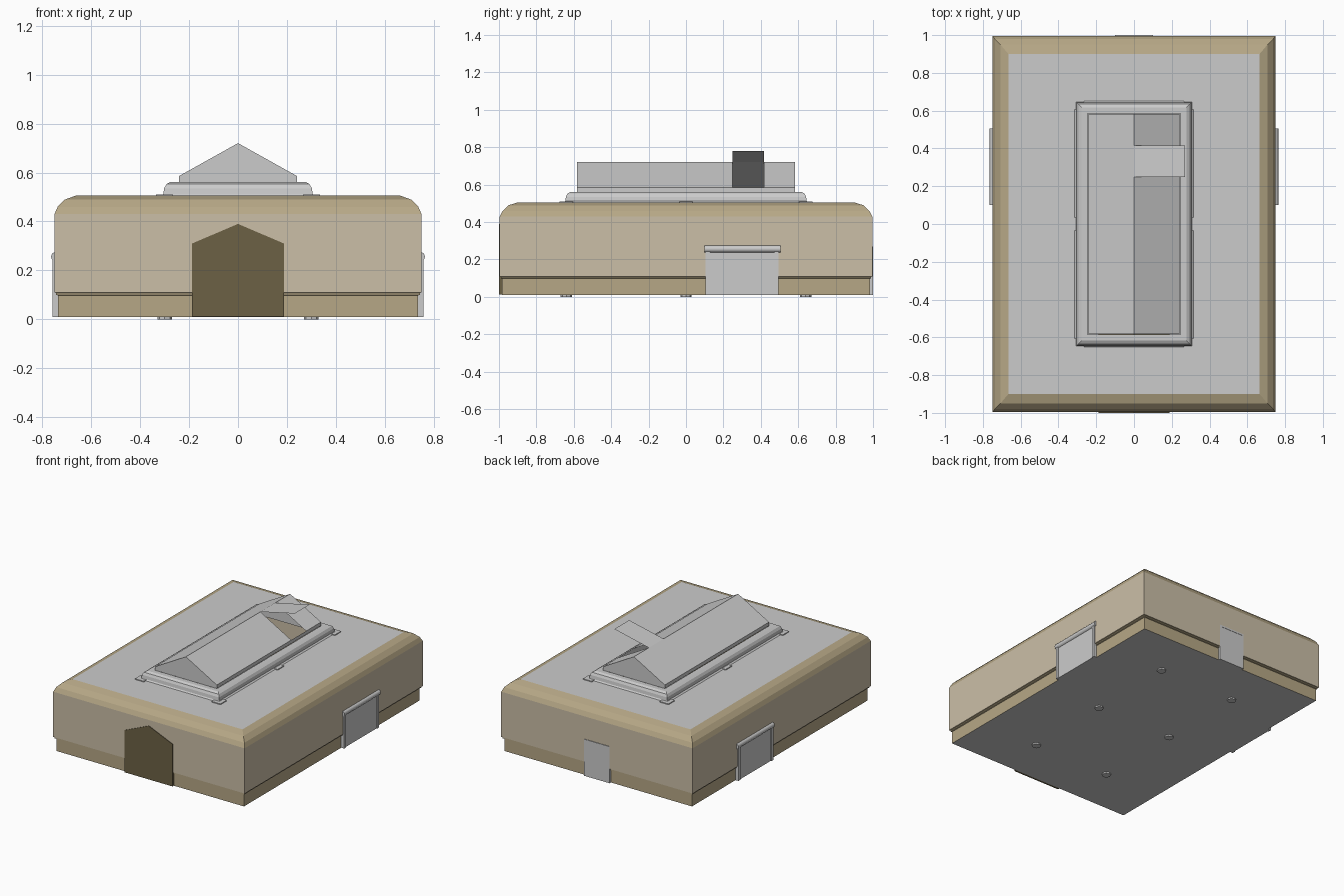
import bpy, math

if "Cube" in bpy.data.objects:
    bpy.data.objects.remove(bpy.data.objects["Cube"])

def material(name, rgb):
    m = bpy.data.materials.new(name)
    m.diffuse_color = (*rgb, 1)
    m.use_nodes = True
    m.node_tree.nodes["Principled BSDF"].inputs["Base Color"].default_value = m.diffuse_color
    return m

WALL = material("wall_tan", (0.60, 0.52, 0.39))
TRIM = material("trim_tan", (0.47, 0.39, 0.24))
DOOR = material("door_brown", (0.15, 0.12, 0.06))

def mesh_object(name, verts, faces, mat=None):
    me = bpy.data.meshes.new(name)
    me.from_pydata(verts, [], faces)
    me.update()
    ob = bpy.data.objects.new(name, me)
    bpy.context.collection.objects.link(ob)
    if mat:
        me.materials.append(mat)
    return ob

def loft(name, rings, mat=None):
    """Skin a stack of rectangles given as (half x, half y, z)."""
    verts, faces = [], []
    for x, y, z in rings:
        verts += [(-x, -y, z), (x, -y, z), (x, y, z), (-x, y, z)]
    for r in range(len(rings) - 1):
        for i in range(4):
            j = (i + 1) % 4
            faces.append((4*r + i, 4*r + j, 4*r + 4 + j, 4*r + 4 + i))
    return mesh_object(name, verts, faces, mat)

def box(name, x0, x1, y0, y1, z0, z1, mat=None):
    v = [(x, y, z) for z in (z0, z1) for x, y in ((x0, y0), (x1, y0), (x1, y1), (x0, y1))]
    f = [(3, 2, 1, 0), (4, 5, 6, 7)] + [(i, (i+1) % 4, (i+1) % 4 + 4, i + 4) for i in range(4)]
    return mesh_object(name, v, f, mat)

def cylinder(name, r, depth, loc, rot=(0, 0, 0), sides=12):
    bpy.ops.mesh.primitive_cylinder_add(vertices=sides, radius=r, depth=depth,
                                        location=loc, rotation=rot)
    ob = bpy.context.object
    ob.name = name
    bpy.ops.object.shade_smooth_by_angle()
    return ob

# hollow building shell: plinth, walls, curved cove, flat roof with skylight hole
loft("plinth", [(.735, .983, .01), (.735, .983, .097), (.743, .99, .1), (.743, .99, .107), (.75, .996, .11)], TRIM)
loft("walls", [(.75, .996, .11), (.75, .996, .43)], WALL)
loft("cove", [(.75, .996, .43), (.737, .98, .46), (.708, .951, .489), (.665, .9, .505)], TRIM)
loft("roof", [(.665, .9, .505), (.245, .585, .505)])
mesh_object("floor", [(-.735, -.983, .01), (-.735, .983, .01), (.735, .983, .01), (.735, -.983, .01)],
            [(0, 1, 2, 3)])

# pointed front entrance
outline = [(-.187, .0115), (.187, .0115), (.187, .31), (0, .39), (-.187, .31)]
verts = [(x, y, z) for y in (-1, -.3) for x, z in outline]
faces = [(0, 1, 2, 3, 4), (9, 8, 7, 6, 5)] + [(i + 5, (i+1) % 5 + 5, (i+1) % 5, i) for i in range(5)]
mesh_object("front_entrance", verts, faces, DOOR)

# back door with frame
box("back_door", -.088, .088, .97, .998, .01, .258)
for s in (-1, 1):
    box("back_door_jamb", s*.094 - .006, s*.094 + .006, .97, 1.0, .01, .27)
box("back_door_head", -.088, .088, .97, 1.0, .258, .27)

# roller shutters on both sides
for s in (-1, 1):
    def side(name, a, b, y0, y1, z0, z1):
        box(name, min(s*a, s*b), max(s*a, s*b), y0, y1, z0, z1)
    side("shutter", .72, .752, .125, .475, .01, .25)
    side("shutter_post", .72, .758, .105, .127, .01, .25)
    side("shutter_post", .72, .758, .473, .495, .01, .25)
    cylinder("shutter_roll", .019, .405, (s*.745, .302, .256), (math.pi/2, 0, 0), 16)

# support columns with feet and roof plates
for s in (-1, 1):
    for y in (-.64, 0, .64):
        cylinder("column", .03, .5, (s*.3, y, .25), sides=8)
        box("roof_plate", s*.3 - .035, s*.3 + .035, y - .035, y + .035, .495, .511)

# skylight kerb
loft("skylight_kerb", [(.315, .652, .505), (.305, .645, .513), (.302, .642, .535), (.293, .634, .552),
                       (.278, .618, .561), (.245, .585, .561), (.245, .585, .505)])

# glazed gable: upstand, end triangles, panels
loft("skylight_upstand", [(.242, .583, .56), (.242, .583, .585)])
EAVE, RIDGE = (.242, .585), (0, .72)
for y in (-.583, .583):
    mesh_object("gable_end", [(-.242, y, .585), (.242, y, .585), (0, y, .72)], [(0, 1, 2)])
step = 1.166 / 7
for s in (-1, 1):
    for i in range(7):
        y0, y1 = -.583 + i*step, -.583 + (i+1)*step
        x, z, name = s*EAVE[0], EAVE[1], "glass_panel"
        if s == 1 and i == 5:
            x, z, name = .27, .78, "open_hatch"
        q = [(0, y0, .72), (x, y0, z), (x, y1, z), (0, y1, .72)]
        mesh_object(name, q, [(0, 1, 2, 3) if s == 1 else (3, 2, 1, 0)])
